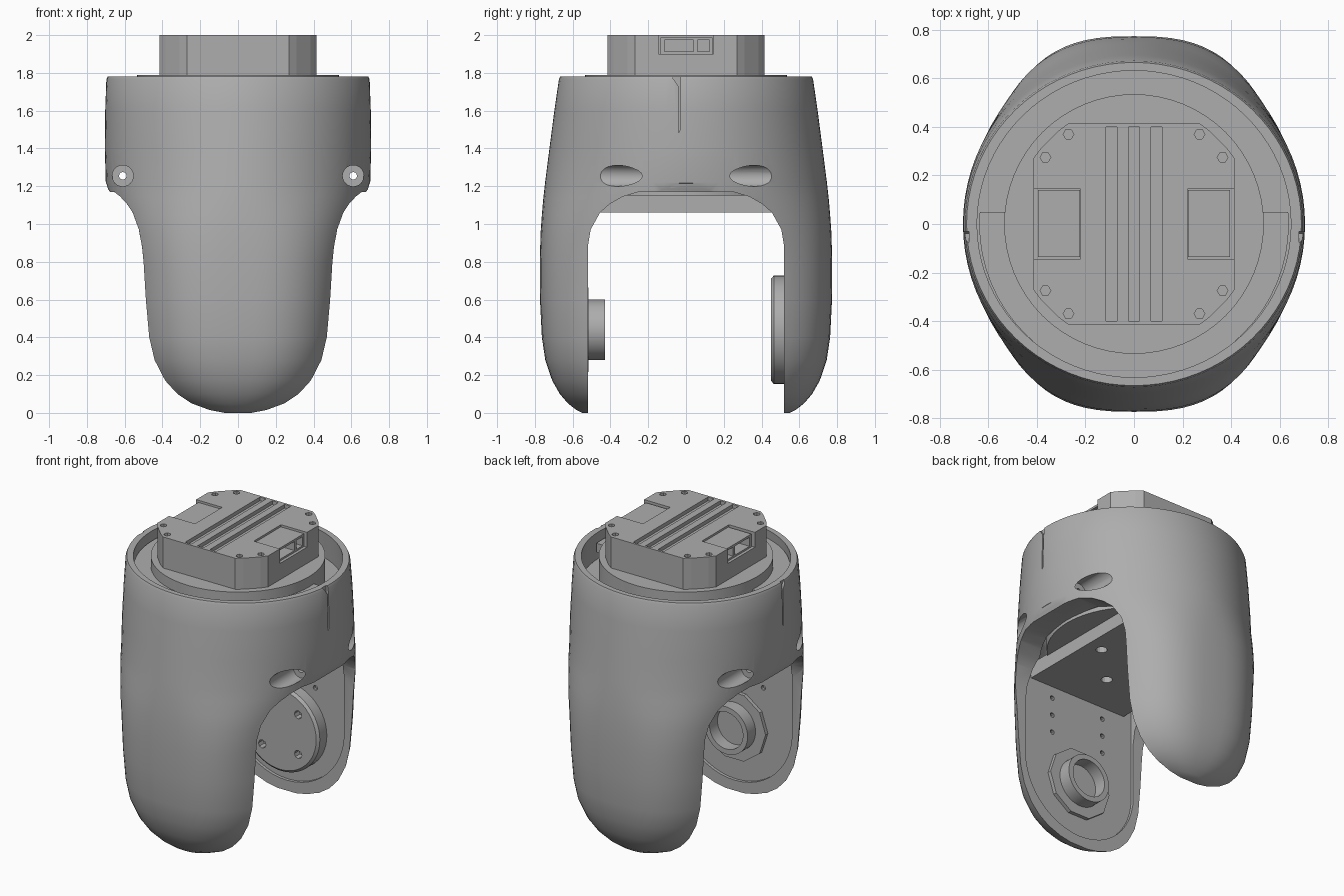
import bpy, bmesh
from math import cos, sin, tau, pi, copysign

if "Cube" in bpy.data.objects:
    bpy.data.objects.remove(bpy.data.objects["Cube"])

GREY = (0.42, 0.42, 0.42, 1)
grey = bpy.data.materials.new("matte_grey")
grey.use_nodes = True
grey.diffuse_color = GREY
bsdf = next(n for n in grey.node_tree.nodes if n.type == 'BSDF_PRINCIPLED')
bsdf.inputs["Base Color"].default_value = GREY


def loft(name, sections):
    """Closed solid through a stack of equal-sized 3D outlines."""
    bm = bmesh.new()
    rows = [[bm.verts.new(p) for p in s] for s in sections]
    n = len(rows[0])
    for a, b in zip(rows, rows[1:]):
        for i in range(n):
            j = (i + 1) % n
            bm.faces.new((a[i], a[j], b[j], b[i]))
    bm.faces.new(rows[0])
    bm.faces.new(rows[-1])
    bmesh.ops.recalc_face_normals(bm, faces=bm.faces)
    mesh = bpy.data.meshes.new(name)
    bm.to_mesh(mesh)
    bm.free()
    obj = bpy.data.objects.new(name, mesh)
    bpy.context.collection.objects.link(obj)
    mesh.materials.append(grey)
    return obj


def prism(name, pts, axis, lo, hi):
    """Extrude a 2D outline along an axis."""
    place = {'x': lambda u, v, w: (w, u, v),
             'y': lambda u, v, w: (u, w, v),
             'z': lambda u, v, w: (u, v, w)}[axis]
    return loft(name, [[place(u, v, w) for u, v in pts] for w in (lo, hi)])


def oval(hx, hy, power=2, cu=0, cv=0, n=48):
    """Ellipse, or a squarer superellipse for powers above two."""
    pts = []
    for i in range(n):
        c, s = cos(tau * i / n), sin(tau * i / n)
        pts.append((cu + hx * copysign(abs(c) ** (2 / power), c),
                    cv + hy * copysign(abs(s) ** (2 / power), s)))
    return pts


def disc(name, r, axis, lo, hi, cu=0, cv=0, n=48):
    return prism(name, oval(r, r, 2, cu, cv, n), axis, lo, hi)


def box(name, x0, x1, y0, y1, z0, z1):
    return prism(name, [(x0, y0), (x1, y0), (x1, y1), (x0, y1)], 'z', z0, z1)


def cut(target, cutter):
    cutter.hide_render = True
    mod = target.modifiers.new("cut", 'BOOLEAN')
    mod.operation, mod.solver, mod.object = 'DIFFERENCE', 'EXACT', cutter
    bpy.context.view_layer.objects.active = target
    bpy.ops.object.modifier_apply(modifier=mod.name)
    bpy.data.objects.remove(cutter)


def mirrored(half):
    return half + [(-u, v) for u, v in reversed(half)]


def oval_stack(name, rows):
    return loft(name, [[(x, y, z) for x, y in oval(hx, hy, p, n=80)] for z, hx, hy, p in rows])


# Outer shell: squarish legs (height, leg half width at the inner face, half depth, power)
INNER = .52
rows = []
for z, w, hy, p in [(0, .07, .55, 2.4), (.015, .15, .58, 2.4), (.05, .245, .625, 2.4),
                    (.1, .32, .668, 2.5), (.17, .385, .708, 2.6), (.28, .442, .745, 2.7),
                    (.4, .47, .763, 2.75), (.6, .488, .773, 2.75), (.8, .5, .774, 2.7),
                    (.95, .515, .77, 2.5)]:
    rows.append((z, w / (1 - (INNER / hy) ** p) ** (1 / p), hy, p))
# ...blending into a round collar (height, half width, half depth, power)
rows += [(1.05, .655, .763, 2.28), (1.14, .685, .755, 2.1), (1.22, .7, .746, 2), (1.4, .705, .723, 2),
         (1.6, .703, .697, 2), (1.765, .697, .673, 2), (1.78, .69, .666, 2)]
shell = oval_stack("yoke_shell", rows)

# Opening between the two legs
cut(shell, prism("arch", mirrored([(.52, -.1), (.52, .88), (.505, .97), (.455, 1.06),
                                   (.405, 1.105), (.335, 1.145), (.25, 1.17)]), 'x', -1, 1))
# Upper hollow, thicker near the screw pockets
cut(shell, oval_stack("hollow", [(1.1, .53, .66, 2), (1.38, .54, .66, 2), (1.44, .655, .665, 2),
                                 (1.6, .652, .65, 2), (1.85, .645, .625, 2)]))
# Recessed panels on the inner faces of the legs
panel = [(.43 * cos(a), .5 + .43 * sin(a)) for a in (-pi * i / 24 for i in range(25))]
cut(shell, prism("panel_recess", panel + [(-.43, 1.3), (.43, 1.3)], 'y', -.54, .54))

for sx in (-1, 1):
    # Softened lower corner of each flank
    corner = [(sx * u, v) for u, v in ((.665, 1.15), (.75, 1.15), (.75, 1.26), (.697, 1.215), (.688, 1.185))]
    cut(shell, prism("flank_corner", corner, 'y', -.27, .27))
    # Clearance holes, screw pockets and the seam notch on each flank
    cut(shell, disc("screw_hole", .02, 'y', -1, 1, sx * .61, 1.255, 12))
    for sy in (-1, 1):
        cut(shell, disc("screw_pocket", .056, 'y', *sorted((sy * .2, sy)), sx * .61, 1.255, 24))
    notch = [(-.09, 1.8), (-.04, 1.73), (-.04, 1.48), (-.03, 1.5), (-.03, 1.8)]
    cut(shell, prism("seam_notch", notch, 'x', *sorted((sx * .68, sx))))
    # Small fixing holes in the leg panels
    for z in (.74, .86, .98):
        cut(shell, disc("panel_hole", .016, 'y', -.565, .565, sx * .2, z, 10))

# Round motor housing inside the rim, with a stepped flange lower at the rear
housing = disc("motor_housing", .535, 'z', 1.15, 1.79, n=64)
flange = disc("front_flange", .638, 'z', 1.66, 1.72, n=64)
cut(flange, box("rear_gap", -.8, .8, .05, .8, 1.5, 1.9))
lower_flange = disc("rear_flange", .648, 'z', 1.54, 1.6, n=64)

# Bridge plate joining the two legs under the motor
bridge = box("bridge_plate", -.37, .37, -.545, .545, 1.06, 1.16)
for x, y in ((.26, 0), (-.26, 0), (0, .26), (0, -.26)):
    cut(bridge, disc("bridge_hole", .035, 'z', 1, 1.12, x, y, 16))

# Motor block: chamfered square with grooves, screw holes and sockets
block = prism("motor_block", [(.415, -.27), (.415, .27), (.385, .31), (.31, .385), (.27, .415),
                              (-.27, .415), (-.31, .385), (-.385, .31), (-.415, .27),
                              (-.415, -.27), (-.385, -.31), (-.31, -.385), (-.27, -.415),
                              (.27, -.415), (.31, -.385), (.385, -.31)], 'z', 1.7, 2)
for x in (-.0925, 0, .0925):
    cut(block, box("groove", x - .023, x + .023, -.4, .4, 1.975, 2.1))
for sx in (-1, 1):
    for sy in (-1, 1):
        for x, y in ((.27, .37), (.365, .275)):
            cut(block, disc("block_hole", .022, 'z', 1.95, 2.1, sx * x, sy * y, 6))
    # Connector socket open to the side, holding a two-cell connector
    x0, x1 = sorted((sx * .22, sx * .5))
    cut(block, box("socket", x0, x1, -.145, .145, 1.9, 2.1))
    x0, x1 = sorted((sx * .222, sx * .395))
    plug = box("connector_left" if sx > 0 else "connector_right", x0, x1, -.135, .14, 1.895, 1.988)
    x0, x1 = sorted((sx * .3, sx * .5))
    for y0, y1 in ((-.115, .04), (.06, .125)):
        cut(plug, box("cell", x0, x1, y0, y1, 1.912, 1.973))

# Bearing tube on the front leg, with a faceted collar
collar = disc("bearing_collar", .235, 'y', -.55, -.515, 0, .44, 10)
tube = disc("bearing_tube", .16, 'y', -.55, -.43, 0, .44)
cut(tube, disc("bore", .125, 'y', -.53, -.3, 0, .44))

# Drive disc on the rear leg with a softened rim and four holes
drive = loft("drive_disc", [[(x, y, z) for x, z in oval(r, r, 2, 0, .44)]
                            for y, r in ((.45, .27), (.465, .287), (.55, .287))])
for i in range(4):
    a = tau * (i + .5) / 4
    cut(drive, disc("drive_hole", .028, 'y', .4, .5, .19 * cos(a), .44 + .19 * sin(a), 8))

# Smooth curved parts, keep hard edges
for obj in (shell, housing, flange, lower_flange, tube, drive):
    bpy.ops.object.select_all(action='DESELECT')
    obj.select_set(True)
    bpy.context.view_layer.objects.active = obj
    bpy.ops.object.shade_smooth_by_angle(angle=pi / 6)
